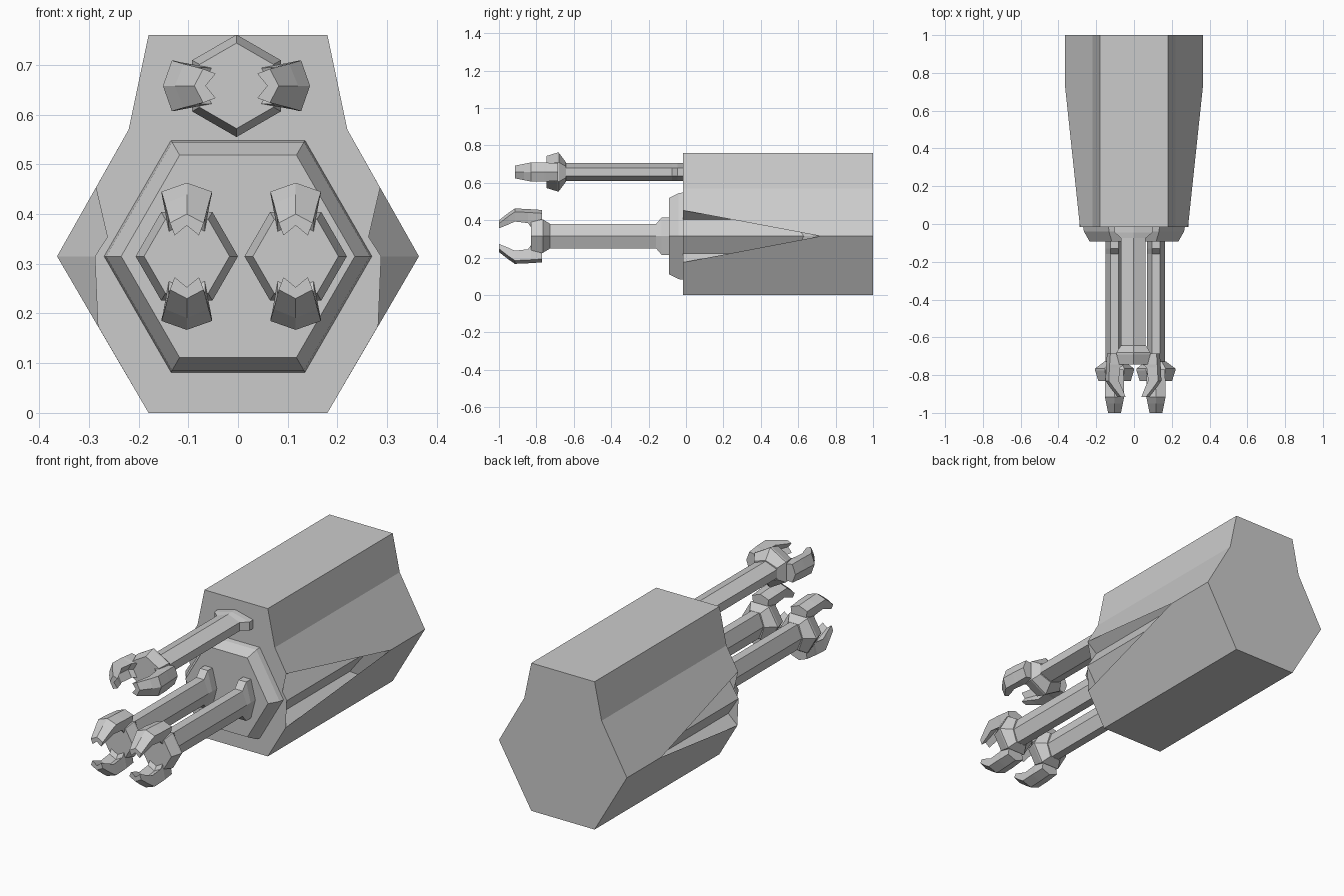
import bpy, bmesh, math

if "Cube" in bpy.data.objects:
    bpy.data.objects.remove(bpy.data.objects["Cube"])


def make_object(name, mesh):
    ob = bpy.data.objects.new(name, mesh)
    bpy.context.collection.objects.link(ob)
    return ob


def loft(name, rings):
    """Closed solid through rings of equal point count."""
    bm = bmesh.new()
    rows = [[bm.verts.new(p) for p in ring] for ring in rings]
    n = len(rows[0])
    for a, b in zip(rows, rows[1:]):
        for i in range(n):
            bm.faces.new((a[i], a[(i + 1) % n], b[(i + 1) % n], b[i]))
    bm.faces.new(rows[0])
    bm.faces.new(rows[-1])
    bmesh.ops.recalc_face_normals(bm, faces=bm.faces)
    me = bpy.data.meshes.new(name)
    bm.to_mesh(me)
    bm.free()
    return me


def hexagon(r, y):
    return [(r * math.cos(k * math.pi / 3), y, r * math.sin(k * math.pi / 3)) for k in range(6)]


def flat_hexagon(side, flat, half_height, y):
    return [(side, y, 0), (flat, y, half_height), (-flat, y, half_height),
            (-side, y, 0), (-flat, y, -half_height), (flat, y, -half_height)]


# Body: right half of the outline, with a tapered side notch exposing the core
FRONT, BACK = -0.015, 1.0
pts = {'j': (0, 0), 'a': (.18, 0), 'b': (.282, .175), 'c': (.23, .223), 'd': (.288, .315),
       'e': (.23, .405), 'f': (.286, .453), 'g': (.22, .57), 'h': (.18, .76), 'i': (0, .76),
       'k': (.364, .315)}
notch_end = {'b': .65, 'c': .58, 'd': .63, 'e': .57, 'f': .68, 'k': .72}
bm = bmesh.new()
fr = {k: bm.verts.new((p[0], FRONT, p[1])) for k, p in pts.items() if k != 'k'}
mid = {k: bm.verts.new((pts[k][0], y, pts[k][1])) for k, y in notch_end.items()}
bk = {k: bm.verts.new((pts[k][0], BACK, pts[k][1])) for k in 'jakghi'}
bm.faces.new([fr[k] for k in 'jabcdefghi'])
bm.faces.new([bk[k] for k in 'jakghi'])
for p, q in ('ja', 'gh', 'hi'):
    bm.faces.new((fr[p], fr[q], bk[q], bk[p]))
for p, q in ('bc', 'cd', 'de', 'ef'):
    bm.faces.new((fr[p], fr[q], mid[q], mid[p]))
bm.faces.new([mid[k] for k in 'bcdk'])
bm.faces.new([mid[k] for k in 'kdef'])
bm.faces.new((fr['a'], fr['b'], mid['b'], mid['k'], bk['k'], bk['a']))
bm.faces.new((fr['g'], fr['f'], mid['f'], mid['k'], bk['k'], bk['g']))
bmesh.ops.triangulate(bm, faces=[f for f in bm.faces if len(f.verts) > 4])
bmesh.ops.recalc_face_normals(bm, faces=bm.faces)
me = bpy.data.meshes.new("body")
bm.to_mesh(me)
bm.free()
body = make_object("body", me)
body.modifiers.new("mirror", 'MIRROR').use_clip = True

# Hexagonal front plate
plate = make_object("front_plate", loft("front_plate", [
    hexagon(.272, .0), hexagon(.265, -.04), hexagon(.235, -.092)]))
plate.location.z = .315

# Arm parts, modelled along -y from the arm root at y = 0
shaft_mesh = loft("arm_shaft", [flat_hexagon(.047, .022, h, y) for h, y in
                                ((.1, .02), (.1, -.035), (.065, -.065), (.065, -.66))])
hub_mesh = loft("hub", [flat_hexagon(.052, .03, .066, -.632), hexagon(.103, -.67),
                        hexagon(.103, -.68), hexagon(.086, -.735)])


def claw_ring(y, outer, inner, w):
    wi = w * .72
    return [(-w, y, outer - .018), (0, y, outer), (w, y, outer - .018),
            (wi, y, inner), (0, y, inner + .02), (-wi, y, inner)]


claw_mesh = loft("claw", [claw_ring(*s) for s in (
    (-.675, .140, .04, .047), (-.735, .144, .05, .05), (-.75, .145, .07, .051),
    (-.82, .148, .078, .051), (-.855, .124, .062, .044), (-.905, .085, .042, .034))])


def arm(name, x, y, z, turn):
    for part, mesh, extra in (("shaft", shaft_mesh, 0), ("hub", hub_mesh, 0),
                              ("claw_a", claw_mesh, 0), ("claw_b", claw_mesh, math.pi)):
        ob = make_object(f"{name}_{part}", mesh)
        ob.location = (x, y, z)
        ob.rotation_euler.y = turn + extra


arm("left_arm", -.103, -.095, .315, 0)
arm("right_arm", .116, -.095, .315, 0)
arm("upper_arm", -.003, -.01, .658, math.pi / 2)
